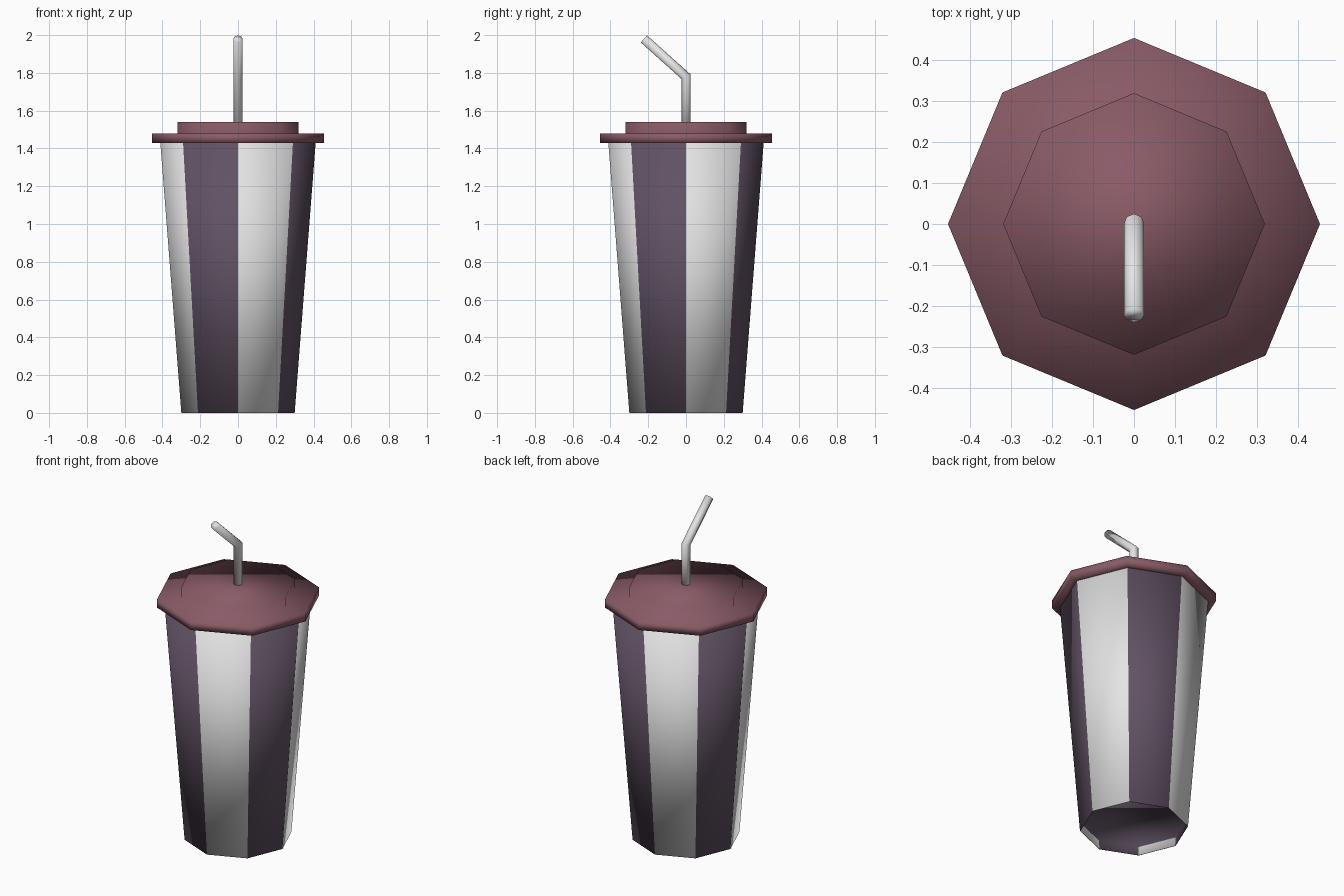
import bpy, math
from mathutils import Vector

if "Cube" in bpy.data.objects:
    bpy.data.objects.remove(bpy.data.objects["Cube"])

SIDES = 8


def material(name, rgb):
    m = bpy.data.materials.new(name)
    m.diffuse_color = (*rgb, 1)
    m.use_nodes = True
    m.node_tree.nodes["Principled BSDF"].inputs["Base Color"].default_value = m.diffuse_color
    return m


def loft(name, rings, mats, cap_start, cap_end, rule=None):
    """Join rings of points with quads; rule(k) picks the colour of column k."""
    n = len(rings[0])
    verts = [p for r in rings for p in r]
    faces, cols = [], []
    for i in range(len(rings) - 1):
        for k in range(n):
            j = (k + 1) % n
            faces.append((i * n + k, i * n + j, (i + 1) * n + j, (i + 1) * n + k))
            cols.append(rule(k) if rule else 0)
    if cap_start:
        faces.append(tuple(reversed(range(n))))
        cols.append(0)
    if cap_end:
        faces.append(tuple(range((len(rings) - 1) * n, len(rings) * n)))
        cols.append(0)
    me = bpy.data.meshes.new(name)
    me.from_pydata(verts, [], faces)
    for m in mats:
        me.materials.append(m)
    for p, c in zip(me.polygons, cols):
        p.material_index = c
        p.use_smooth = True
    ob = bpy.data.objects.new(name, me)
    bpy.context.collection.objects.link(ob)
    return ob


def ring(r, z):
    return [(r * math.cos(math.tau * k / SIDES), r * math.sin(math.tau * k / SIDES), z)
            for k in range(SIDES)]


purple = material("dark purple", (0.118, 0.083, 0.125))
white = material("off white", (0.78, 0.78, 0.78))
plum = material("plum red", (0.25, 0.105, 0.135))

# Tapered striped cup with a recessed floor
loft("cup", [ring(0.301, 0.055), ring(0.297, 0.0), ring(0.30, 0.0), ring(0.412, 1.44)],
     [purple, white], True, True, lambda k: 1 - k % 2)

# Two-step lid
loft("lid", [ring(0.40, 1.43), ring(0.455, 1.43), ring(0.455, 1.48),
             ring(0.32, 1.48), ring(0.32, 1.54)], [plum], True, True)

# Bent straw with a mitred elbow
R = 0.025
bend = Vector((0, 0, 1.78))
tip = Vector((0, -0.223, 1.98))
d = (tip - bend).normalized()
up = Vector((0, 0, 1))
miter = (d + up).normalized()
across = d.cross(Vector((1, 0, 0)))
if across.y < 0:
    across = -across
base, elbow, end = [], [], []
for k in range(SIDES):
    a = math.tau * k / SIDES
    x, y = R * math.cos(a), R * math.sin(a)
    base.append((x, y, 1.50))
    elbow.append((x, y, bend.z - y * miter.y / miter.z))
    end.append(tuple(tip + Vector((x, 0, 0)) + across * y))
loft("straw", [base, elbow, end], [white], True, True)
